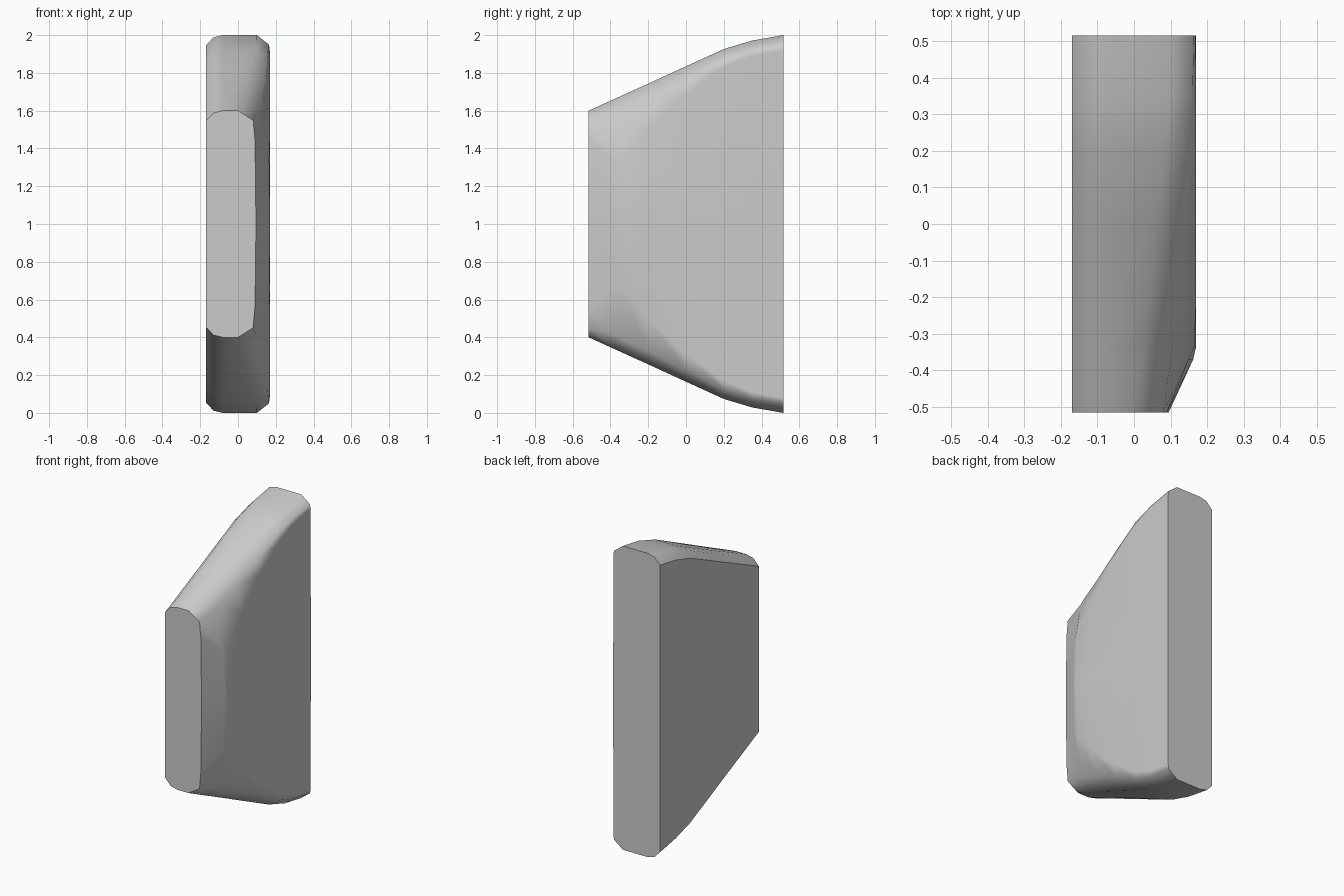
import bpy
import bmesh

cube = bpy.data.objects.get("Cube")
if cube:
    bpy.data.objects.remove(cube, do_unlink=True)

MID_Z = 1.0
LEFT_X = -0.17

# Stations along the depth: y, half height, start of top rounding (x),
# rounding corner (x, z), top of the flat side (x, z), side x at mid height
stations = [
    (-0.515, 0.600, 0.00, 0.080, 0.55, 0.090, 0.44, 0.095),
    (-0.370, 0.666, 0.02, 0.100, 0.59, 0.150, 0.33, 0.162),
    (-0.335, 0.682, 0.02, 0.105, 0.61, 0.165, 0.35, 0.170),
    (-0.200, 0.743, 0.04, 0.120, 0.67, 0.170, 0.50, 0.170),
    (0.000, 0.835, 0.06, 0.140, 0.775, 0.170, 0.69, 0.170),
    (0.200, 0.926, 0.085, 0.155, 0.88, 0.170, 0.83, 0.170),
    (0.350, 0.971, 0.10, 0.160, 0.925, 0.170, 0.89, 0.170),
    (0.515, 1.000, 0.10, 0.164, 0.95, 0.168, 0.92, 0.170),
]


def section(y, h, top_x, corner_x, corner_z, side_x, side_z, mid_x):
    """Closed cross-section, mirrored about mid height."""
    upper = [(LEFT_X, h - 0.055), (-0.13, h - 0.012), (-0.08, h),
             (top_x, h), (corner_x, corner_z), (side_x, side_z)]
    lower = [(x, -z) for x, z in reversed(upper)]
    return [(x, y, MID_Z + z) for x, z in upper + [(mid_x, 0)] + lower]


# Loft the sections and cap both ends
bm = bmesh.new()
rings = [[bm.verts.new(p) for p in section(*s)] for s in stations]
for a, b in zip(rings, rings[1:]):
    for i in range(len(a)):
        j = (i + 1) % len(a)
        bm.faces.new((a[i], a[j], b[j], b[i]))
caps = [bm.faces.new(rings[0]), bm.faces.new(rings[-1])]
bmesh.ops.recalc_face_normals(bm, faces=bm.faces)

# Smooth body with crisp end rims and crisp flat-side borders
for f in bm.faces:
    f.smooth = f not in caps
for cap in caps:
    for e in cap.edges:
        e.smooth = False
for a, b in zip(rings, rings[1:]):
    for i in (0, -1):
        bm.edges.get((a[i], b[i])).smooth = False

mesh = bpy.data.meshes.new("tapered_block")
bm.to_mesh(mesh)
bm.free()
block = bpy.data.objects.new("tapered_block", mesh)
bpy.context.collection.objects.link(block)

weighted = block.modifiers.new("weighted_normals", 'WEIGHTED_NORMAL')
weighted.keep_sharp = True

# Plain grey material
grey = bpy.data.materials.new("light_grey")
grey.use_nodes = True
colour = (0.6, 0.6, 0.6, 1.0)
grey.diffuse_color = colour
grey.node_tree.nodes["Principled BSDF"].inputs["Base Color"].default_value = colour
mesh.materials.append(grey)
